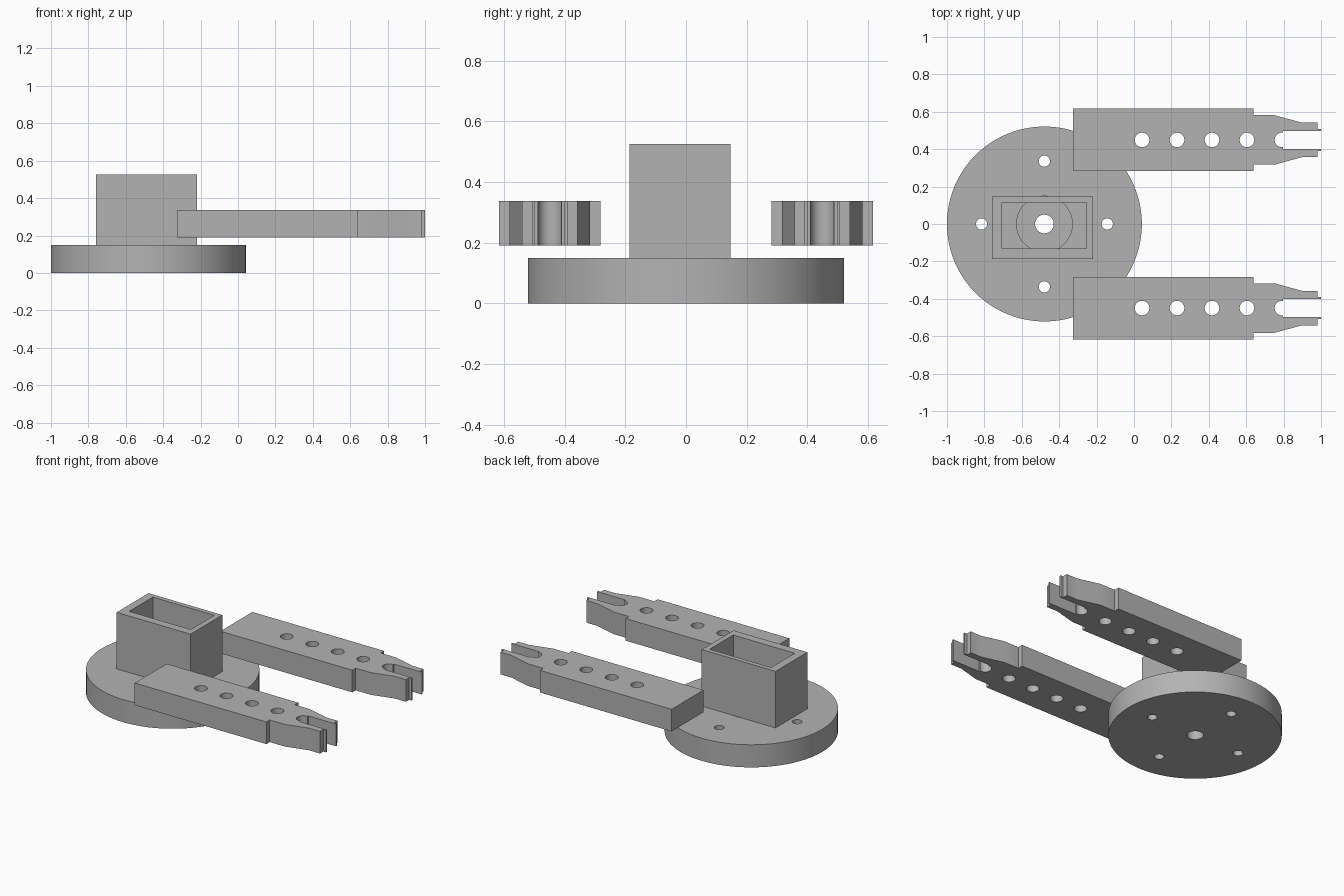
import bpy
import bmesh
from math import cos, sin, pi, radians

if "Cube" in bpy.data.objects:
    bpy.data.objects.remove(bpy.data.objects["Cube"], do_unlink=True)

grey = bpy.data.materials.new("plain_grey")
grey.use_nodes = True
colour = (0.45, 0.45, 0.45, 1)
grey.diffuse_color = colour
grey.node_tree.nodes["Principled BSDF"].inputs["Base Color"].default_value = colour


def prism(name, outline, z0, z1):
    """Extrude a closed outline from z0 up to z1."""
    bm = bmesh.new()
    face = bm.faces.new([bm.verts.new((x, y, z0)) for x, y in outline])
    top = bmesh.ops.extrude_face_region(bm, geom=[face])["geom"]
    verts = [v for v in top if isinstance(v, bmesh.types.BMVert)]
    bmesh.ops.translate(bm, verts=verts, vec=(0, 0, z1 - z0))
    bmesh.ops.recalc_face_normals(bm, faces=bm.faces)
    mesh = bpy.data.meshes.new(name)
    bm.to_mesh(mesh)
    bm.free()
    mesh.materials.append(grey)
    obj = bpy.data.objects.new(name, mesh)
    bpy.context.collection.objects.link(obj)
    return obj


def circle(x, y, r, n=48):
    return [(x + r * cos(2 * pi * i / n), y + r * sin(2 * pi * i / n)) for i in range(n)]


def rect(x0, x1, y0, y1):
    return [(x0, y0), (x1, y0), (x1, y1), (x0, y1)]


def activate(obj):
    bpy.ops.object.select_all(action="DESELECT")
    obj.select_set(True)
    bpy.context.view_layer.objects.active = obj


def cut(obj, outline, z0, z1):
    """Subtract a prism from the object."""
    cutter = prism("cutter", outline, z0, z1)
    cutter.hide_render = True
    activate(obj)
    mod = obj.modifiers.new("cut", "BOOLEAN")
    mod.operation = "DIFFERENCE"
    mod.solver = "EXACT"
    mod.object = cutter
    bpy.ops.object.modifier_apply(modifier=mod.name)
    bpy.data.objects.remove(cutter, do_unlink=True)


def smooth(obj):
    activate(obj)
    bpy.ops.object.shade_smooth_by_angle(angle=radians(30))


# Round base with a central bore, a shallow pocket and four screw holes
CX = -0.479
base = prism("round_base", circle(CX, 0, 0.521, 128), 0, 0.15)
cut(base, circle(CX, 0, 0.149, 64), 0.075, 0.2)
cut(base, circle(CX, 0, 0.05), -0.1, 0.2)
for i in range(4):
    a = i * pi / 2
    cut(base, circle(CX + 0.336 * cos(a), 0.336 * sin(a), 0.03, 32), -0.1, 0.2)
smooth(base)

# Open rectangular housing
housing = prism("housing", rect(-0.76, -0.218, -0.186, 0.147), 0.15, 0.525)
cut(housing, rect(-0.706, -0.255, -0.131, 0.116), 0.1, 0.6)

# Pair of forked arms: (x, half width) steps along the length
steps = [(-0.326, 0.167), (0.64, 0.167), (0.64, 0.132), (0.751, 0.132),
         (0.9, 0.092), (0.981, 0.092), (0.981, 0.058), (1.0, 0.058)]
for name, cy in (("left_side_arm", 0.4495), ("right_side_arm", -0.4495)):
    outline = [(x, cy - w) for x, w in steps] + [(x, cy + w) for x, w in reversed(steps)]
    arm = prism(name, outline, 0.19, 0.337)
    for i in range(5):
        cut(arm, circle(0.043 + 0.187 * i, cy, 0.039), 0.1, 0.5)
    cut(arm, rect(0.797, 1.1, cy - 0.048, cy + 0.048), 0.1, 0.5)
    smooth(arm)
